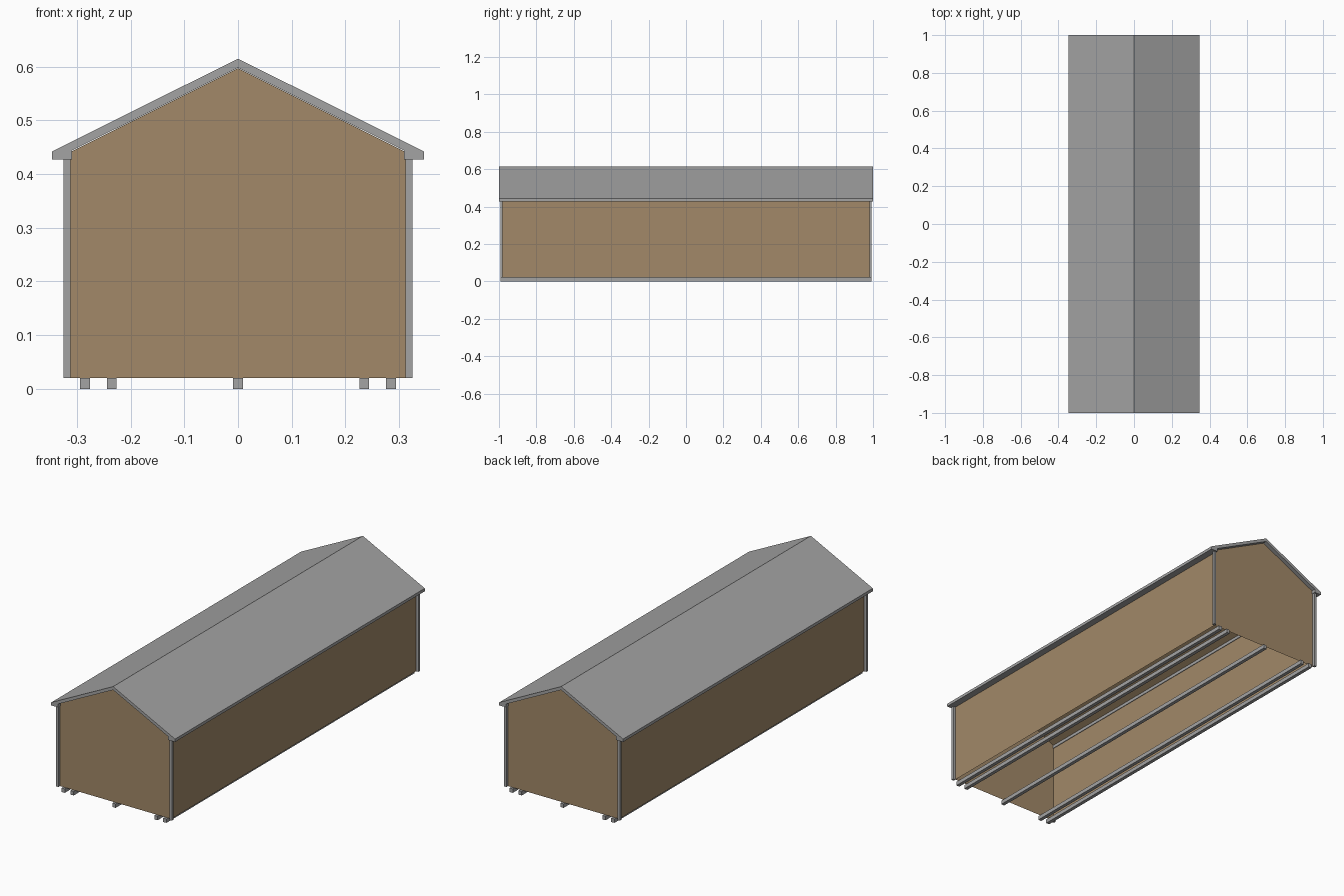
import bpy

if "Cube" in bpy.data.objects:
    bpy.data.objects.remove(bpy.data.objects["Cube"])


def material(name, rgb):
    m = bpy.data.materials.new(name)
    m.diffuse_color = (*rgb, 1)
    m.use_nodes = True
    m.node_tree.nodes["Principled BSDF"].inputs["Base Color"].default_value = m.diffuse_color
    return m


GREY = material("grey trim", (0.37, 0.37, 0.37))
BROWN = material("brown panel", (0.36, 0.25, 0.14))


def add_mesh(name, verts, faces, mat):
    me = bpy.data.meshes.new(name)
    me.from_pydata(verts, [], faces)
    me.materials.append(mat)
    ob = bpy.data.objects.new(name, me)
    bpy.context.collection.objects.link(ob)
    return ob


def extrude_y(name, profile, half, mat, skip=()):
    """Extrude an anticlockwise xz profile from -half to half, leaving out some side faces."""
    n = len(profile)
    verts = [(x, y, z) for y in (-half, half) for x, z in profile]
    faces = [tuple(range(n)), tuple(range(2 * n - 1, n - 1, -1))]
    faces += [(i, i + n, (i + 1) % n + n, (i + 1) % n) for i in range(n) if i not in skip]
    return add_mesh(name, verts, faces, mat)


def box(name, x0, x1, y0, y1, z0, z1, mat):
    verts = [(x, y, z) for z in (z0, z1) for x, y in ((x0, y0), (x1, y0), (x1, y1), (x0, y1))]
    faces = [(3, 2, 1, 0), (4, 5, 6, 7), (0, 1, 5, 4), (1, 2, 6, 5), (2, 3, 7, 6), (3, 0, 4, 7)]
    return add_mesh(name, verts, faces, mat)


# Wall shell: gabled tube, open underneath
W = 0.312
extrude_y("wall_shell", [(-W, 0.02), (W, 0.02), (W, 0.441), (0, 0.597), (-W, 0.441)],
          0.98, BROWN, skip=(0,))

# Roof with thick eaves
right = [(0.309, 0.427), (0.347, 0.427), (0.347, 0.442)]
left = [(-x, z) for x, z in reversed(right)]
extrude_y("roof", [(0.309, 0.444)] + right + [(0, 0.615)] + left + [(-0.309, 0.444), (0, 0.598)],
          1.0, GREY)

# Corner posts outside the shell corners
for sx, side in ((-1, "left"), (1, "right")):
    for sy, end in ((-1, "front"), (1, "back")):
        xs = sorted((sx * 0.312, sx * 0.325))
        ys = sorted((sy * 0.98, sy * 0.993))
        box(f"corner_post_{end}_{side}", *xs, *ys, 0.02, 0.43, GREY)

# Floor rails running the full length
for i, x in enumerate((-0.285, -0.235, 0, 0.235, 0.285)):
    box(f"floor_rail_{i + 1}", x - 0.009, x + 0.009, -0.993, 0.993, 0, 0.02, GREY)
